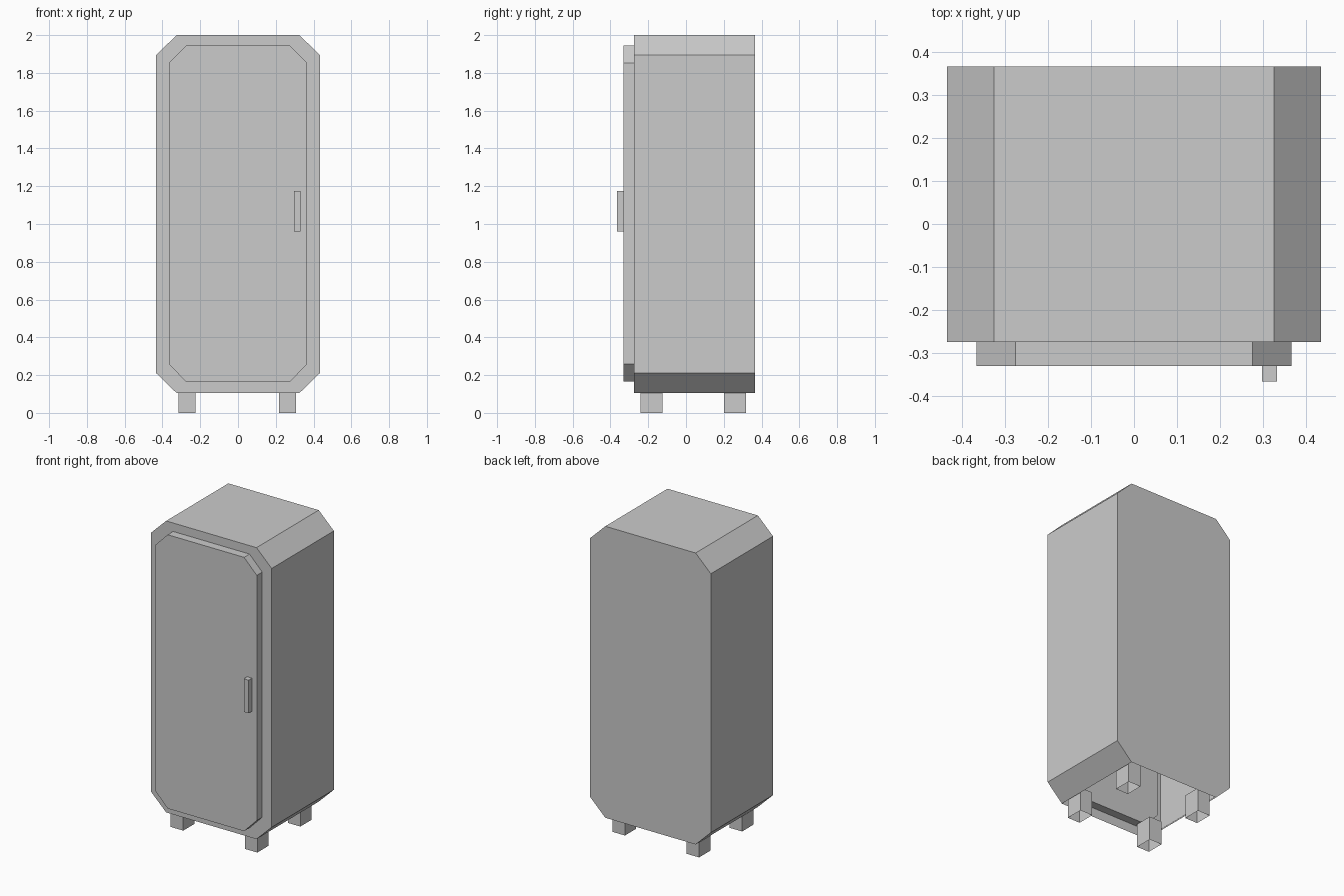
import bpy
import bmesh

cube = bpy.data.objects.get("Cube")
if cube:
    bpy.data.objects.remove(cube, do_unlink=True)

grey = bpy.data.materials.new("plain grey")
grey.use_nodes = True
colour = (0.6, 0.6, 0.6, 1)
grey.diffuse_color = colour
for node in grey.node_tree.nodes:
    if node.type == "BSDF_PRINCIPLED":
        node.inputs["Base Color"].default_value = colour


def finish(name, bm):
    bmesh.ops.recalc_face_normals(bm, faces=bm.faces)
    mesh = bpy.data.meshes.new(name)
    bm.to_mesh(mesh)
    bm.free()
    mesh.materials.append(grey)
    obj = bpy.data.objects.new(name, mesh)
    bpy.context.collection.objects.link(obj)
    return obj


def remove_bottom(bm):
    bm.normal_update()
    down = [f for f in bm.faces if f.normal.z < -0.9]
    bmesh.ops.delete(bm, geom=down, context="FACES_ONLY")


def cut_corner_panel(name, half, low, high, cut_x, cut_z, front, back, open_bottom=False):
    """Box with four cut corners, extruded from front to back."""
    inner = half - cut_x
    outline = [(-inner, low), (inner, low), (half, low + cut_z), (half, high - cut_z),
               (inner, high), (-inner, high), (-half, high - cut_z), (-half, low + cut_z)]
    bm = bmesh.new()
    face = bm.faces.new([bm.verts.new((x, front, z)) for x, z in outline])
    result = bmesh.ops.extrude_face_region(bm, geom=[face], use_keep_orig=True)
    moved = [v for v in result["geom"] if isinstance(v, bmesh.types.BMVert)]
    bmesh.ops.translate(bm, verts=moved, vec=(0, back - front, 0))
    bmesh.ops.recalc_face_normals(bm, faces=bm.faces)
    if open_bottom:
        remove_bottom(bm)
    return finish(name, bm)


def box(name, low, high, open_bottom=False):
    bm = bmesh.new()
    bmesh.ops.create_cube(bm, size=1)
    for v in bm.verts:
        v.co = [a + (c + 0.5) * (b - a) for a, b, c in zip(low, high, v.co)]
    if open_bottom:
        remove_bottom(bm)
    return finish(name, bm)


# Hollow cabinet and its door
cut_corner_panel("cabinet_body", 0.434, 0.105, 2.0, 0.109, 0.106, -0.274, 0.365, True)
cut_corner_panel("door", 0.366, 0.165, 1.945, 0.091, 0.093, -0.33, -0.22)

# Door handle
box("door_handle", (0.297, -0.365, 0.96), (0.332, -0.33, 1.175))

# Four hollow feet
for side, x in (("right", -0.316), ("left", 0.217)):
    for end, y in (("front", -0.24), ("back", 0.202)):
        box(f"{end}_{side}_foot", (x, y, 0), (x + 0.09, y + 0.115, 0.155), True)
